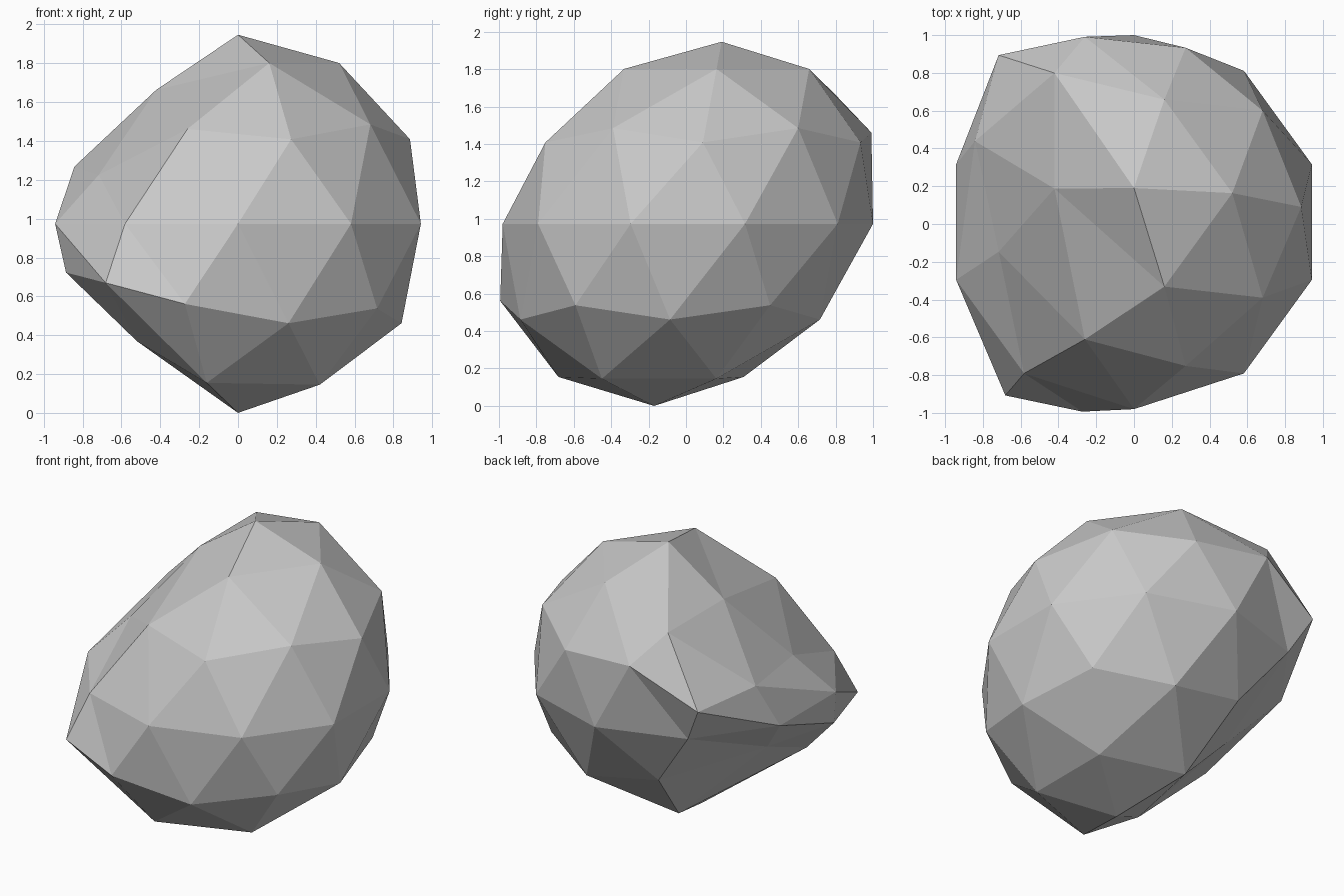
import bpy
import bmesh
from math import sin, cos, radians

default = bpy.data.objects.get("Cube")
if default:
    bpy.data.objects.remove(default, do_unlink=True)

RADIUS = 0.99
BASE_LEAN, EXTRA_LEAN = 10.5, 45.0


def lean_angle(x):
    """Lean of the vertical axis, easing to a strong lean on the right side."""
    t = min(max((-x - 0.05) / 0.7, 0.0), 1.0)
    return radians(BASE_LEAN + EXTRA_LEAN * t * t * (3 - 2 * t))


# Stone colour
stone = bpy.data.materials.new("stone_grey")
stone.use_nodes = True
colour = (0.58, 0.58, 0.58, 1.0)
stone.diffuse_color = colour
stone.node_tree.nodes["Principled BSDF"].inputs["Base Color"].default_value = colour

# Faceted boulder: a low-poly ball whose height axis leans backwards
bm = bmesh.new()
bmesh.ops.create_icosphere(bm, subdivisions=2, radius=RADIUS)
centre_height = RADIUS * cos(radians(BASE_LEAN))
for v in bm.verts:
    angle = lean_angle(v.co.x)
    height = v.co.z
    v.co.y += 0.01 + height * sin(angle)
    v.co.z = centre_height + height * cos(angle)
bmesh.ops.recalc_face_normals(bm, faces=bm.faces)

mesh = bpy.data.meshes.new("boulder")
bm.to_mesh(mesh)
bm.free()
mesh.materials.append(stone)
boulder = bpy.data.objects.new("boulder", mesh)
bpy.context.collection.objects.link(boulder)
